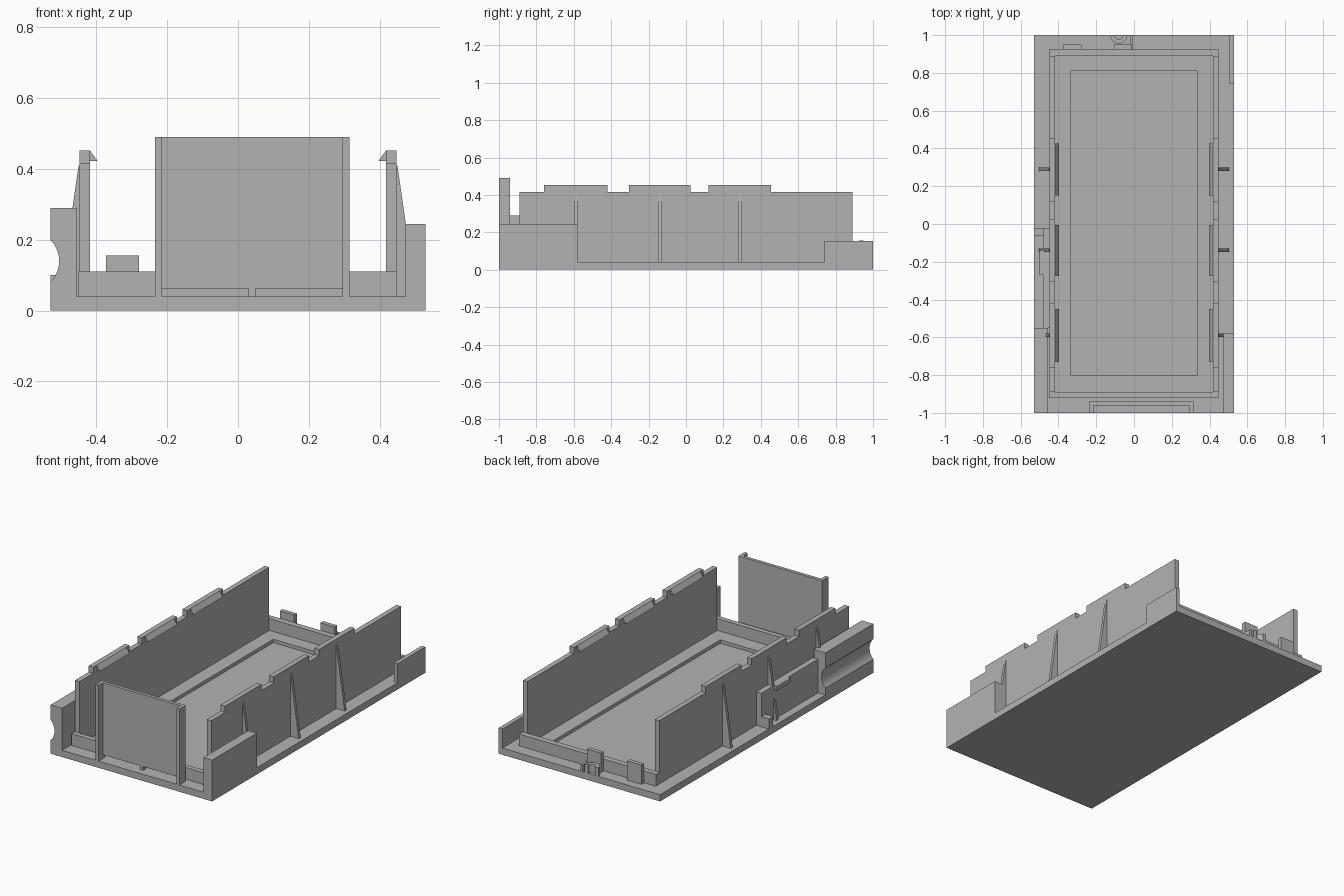
import bpy, bmesh, math
from mathutils import Vector

if "Cube" in bpy.data.objects:
    bpy.data.objects.remove(bpy.data.objects["Cube"])

grey = bpy.data.materials.new("plain grey")
grey.diffuse_color = (0.45, 0.45, 0.45, 1)
grey.use_nodes = True
grey.node_tree.nodes["Principled BSDF"].inputs["Base Color"].default_value = grey.diffuse_color


def prism(name, pts, axis, lo, hi):
    """Extrude a 2D outline along an axis: x -> (y,z), y -> (x,z), z -> (x,y)."""
    def place(p, t):
        a, b = p
        return {"x": (t, a, b), "y": (a, t, b), "z": (a, b, t)}[axis]
    bm = bmesh.new()
    face = bm.faces.new([bm.verts.new(place(p, lo)) for p in pts])
    ext = bmesh.ops.extrude_face_region(bm, geom=[face])
    top = [v for v in ext["geom"] if isinstance(v, bmesh.types.BMVert)]
    shift = Vector(place((0, 0), hi - lo))
    bmesh.ops.translate(bm, vec=shift, verts=top)
    bmesh.ops.recalc_face_normals(bm, faces=bm.faces)
    me = bpy.data.meshes.new(name)
    bm.to_mesh(me)
    bm.free()
    me.materials.append(grey)
    ob = bpy.data.objects.new(name, me)
    bpy.context.collection.objects.link(ob)
    return ob


def box(name, x0, x1, y0, y1, z0, z1):
    return prism(name, [(x0, y0), (x1, y0), (x1, y1), (x0, y1)], "z", z0, z1)


def arc(cx, cy, r, a0, a1, n):
    return [(cx + r * math.cos(math.radians(a0 + (a1 - a0) * i / n)),
             cy + r * math.sin(math.radians(a0 + (a1 - a0) * i / n))) for i in range(n + 1)]


F = 0.04  # floor level

# Base plate with a shallow rectangular recess
base = box("base_plate", -0.53, 0.53, -1, 1, 0, F)
bm = bmesh.new()
bm.from_mesh(base.data)
bm.faces.ensure_lookup_table()
top = max(bm.faces, key=lambda f: f.calc_center_median().z)
inner = bmesh.ops.inset_region(bm, faces=[top], thickness=0.1)
for v in top.verts:
    v.co.x = math.copysign(0.335, v.co.x)
    v.co.y = 0.81 if v.co.y > 0 else -0.80
ext = bmesh.ops.extrude_face_region(bm, geom=[top])
bmesh.ops.translate(bm, vec=(0, 0, -0.02),
                    verts=[v for v in ext["geom"] if isinstance(v, bmesh.types.BMVert)])
if top.is_valid:
    bmesh.ops.delete(bm, geom=[top], context="FACES_ONLY")
bmesh.ops.recalc_face_normals(bm, faces=bm.faces)
bm.to_mesh(base.data)
bm.free()

# Tall side walls with raised clip tabs, hooks and sloped ribs
tabs = [(-0.76, -0.42), (-0.305, 0.025), (0.12, 0.455)]
outline = [(-0.89, F), (-0.89, 0.415)]
for a, b in tabs:
    outline += [(a, 0.415), (a, 0.452), (b, 0.452), (b, 0.415)]
outline += [(0.89, 0.415), (0.89, F)]
for side, s in (("left", -1), ("right", 1)):
    wi, wo = s * 0.418, s * 0.448
    prism(side + "_wall", outline, "x", min(wi, wo), max(wi, wo))
    for a, b in tabs:
        prism(side + "_hook", [(wi, 0.452), (s * 0.396, 0.422), (wi, 0.422)],
              "y", a + 0.03, b - 0.03)
    for y in (-0.59, -0.14, 0.29):
        prism(side + "_rib", [(wo, F), (s * 0.503, F), (s * 0.45, 0.41), (wo, 0.41)],
              "y", y - 0.009, y + 0.009)

# Low end rims
box("front_rim", -0.45, 0.448, -0.92, -0.89, F, 0.11)
box("back_rim", -0.45, 0.448, 0.89, 0.925, F, 0.11)
for x in (-0.372, -0.107):
    box("back_tab", x, x + 0.093, 0.925, 0.95, F, 0.155)

# Front panel with side flanges and a foot below it
box("front_panel", -0.215, 0.295, -0.96, -0.94, 0.063, 0.49)
for x in (-0.235, 0.295):
    box("panel_flange", x, x + 0.02, -1, -0.94, F, 0.49)
box("panel_foot", 0.03, 0.05, -0.96, -0.94, F, 0.063)

# Right corner blocks
box("front_right_block", 0.473, 0.53, -1, -0.58, F, 0.245)
box("back_right_rail", 0.505, 0.53, 0.74, 1, F, 0.153)

# Left front block with a rounded groove along its outer side
groove = arc(-0.59, 0.14, 0.085, 45, -45, 12)
groove[0], groove[-1] = (-0.53, 0.2), (-0.53, 0.08)
block = prism("front_left_block",
              [(-0.53, 0.29)] + groove + [(-0.53, F), (-0.455, F), (-0.455, 0.29)],
              "y", -1, -0.55)
for p in block.data.polygons:
    p.use_smooth = len(p.vertices) == 4
block.data.set_sharp_from_angle(angle=math.radians(30))

# Thin left wall beside the block, with its ledge and end stop
box("left_side_plate", -0.482, -0.448, -0.55, -0.02, F, 0.24)
box("left_ledge", -0.5, -0.482, -0.27, -0.14, 0.215, 0.24)
box("left_stop", -0.53, -0.482, -0.06, -0.02, F, 0.10)

# Half-round cable post and guide at the back edge
prism("cable_post", arc(-0.08, 1, 0.045, 180, 360, 12) + arc(-0.08, 1, 0.022, 360, 180, 12),
      "z", F, 0.09)
box("cable_guide", -0.022, -0.006, 0.925, 1, F, 0.08)
